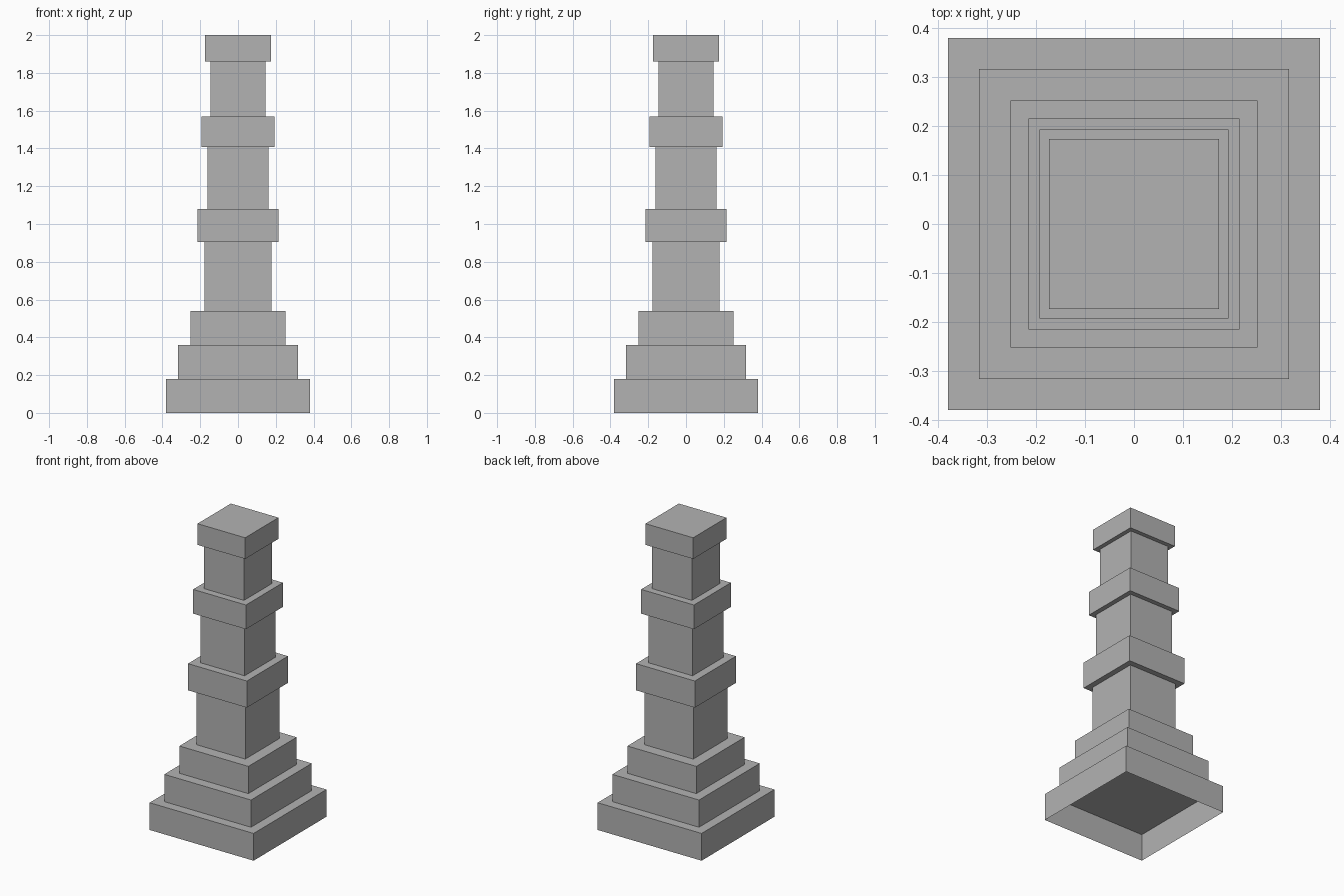
import bpy
import bmesh
from mathutils import Matrix

cube = bpy.data.objects.get("Cube")
if cube:
    bpy.data.objects.remove(cube, do_unlink=True)

# One plain stone colour for the whole tower
stone = bpy.data.materials.new("grey stone")
stone.use_nodes = True
stone.diffuse_color = (0.45, 0.45, 0.45, 1)
stone.node_tree.nodes["Principled BSDF"].inputs["Base Color"].default_value = (0.45, 0.45, 0.45, 1)


def add_block(name, half, bottom, top, open_bottom=False):
    """Square block centred on the z axis, optionally without its underside."""
    bm = bmesh.new()
    scale = Matrix.Diagonal((2 * half, 2 * half, top - bottom, 1))
    place = Matrix.Translation((0, 0, (bottom + top) / 2)) @ scale
    bmesh.ops.create_cube(bm, size=1, matrix=place)
    bm.normal_update()
    if open_bottom:
        under = [f for f in bm.faces if f.normal.z < -0.5]
        bmesh.ops.delete(bm, geom=under, context="FACES_ONLY")
    mesh = bpy.data.meshes.new(name)
    bm.to_mesh(mesh)
    bm.free()
    mesh.materials.append(stone)
    obj = bpy.data.objects.new(name, mesh)
    bpy.context.collection.objects.link(obj)


# Stacked from the ground up: name, half width, top height
tiers = [
    ("base_step", 0.38, 0.18),
    ("middle_step", 0.317, 0.36),
    ("upper_step", 0.252, 0.54),
    ("lower_shaft", 0.178, 0.904),
    ("lower_collar", 0.215, 1.08),
    ("middle_shaft", 0.162, 1.408),
    ("upper_collar", 0.193, 1.568),
    ("upper_shaft", 0.146, 1.86),
    ("cap", 0.174, 2.0),
]

floor = 0
for name, half, top in tiers:
    # The base is a hollow shell, open to the ground
    add_block(name, half, floor, top, open_bottom=(floor == 0))
    floor = top
